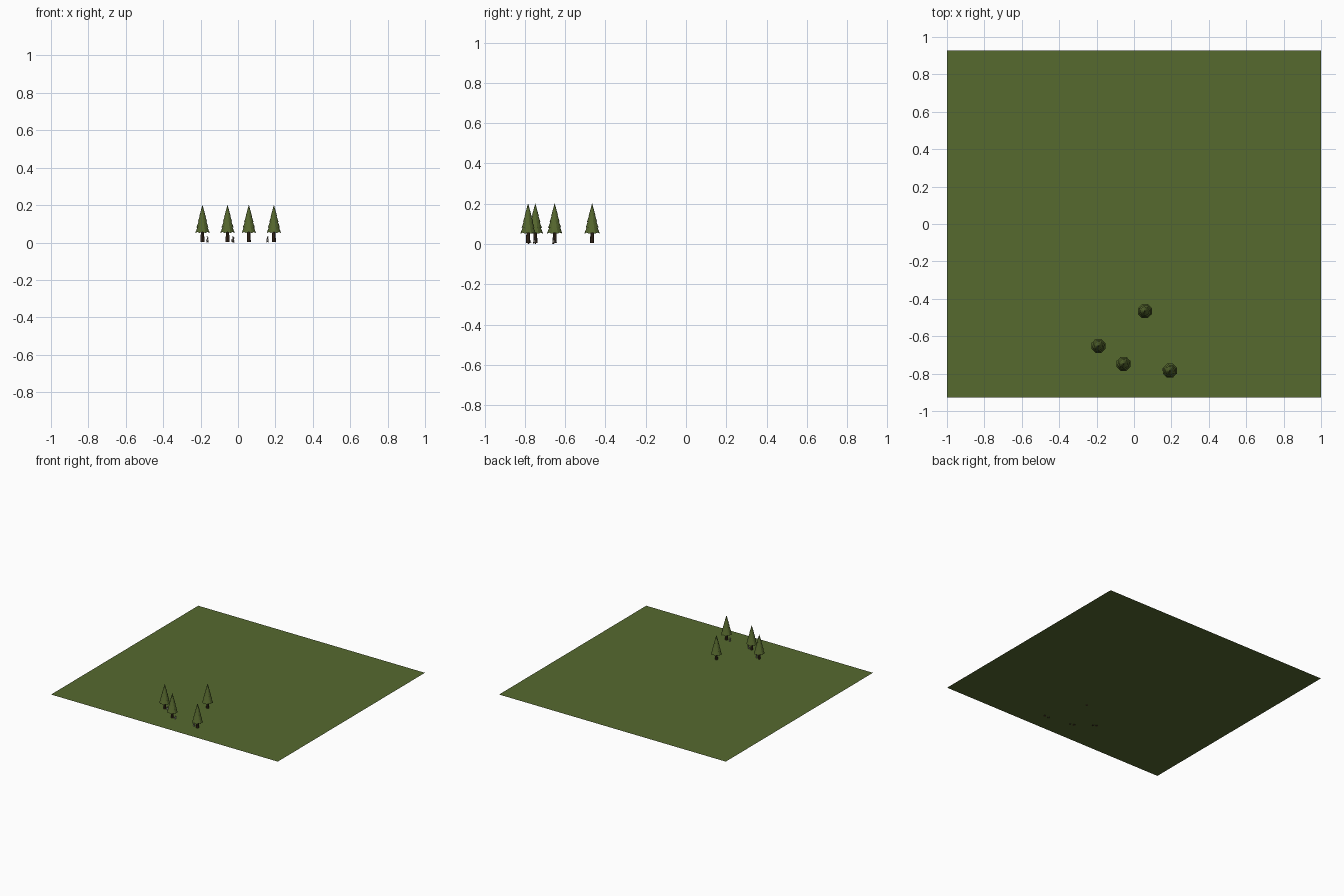
import bpy, bmesh, math
from mathutils import Matrix, Vector

if "Cube" in bpy.data.objects:
    bpy.data.objects.remove(bpy.data.objects["Cube"])


def material(name, rgb):
    m = bpy.data.materials.new(name)
    m.diffuse_color = (*rgb, 1)
    m.use_nodes = True
    m.node_tree.nodes["Principled BSDF"].inputs["Base Color"].default_value = m.diffuse_color
    return m


GRASS = material("olive grass", (0.092, 0.142, 0.028))
LEAF = material("pine green", (0.088, 0.130, 0.026))
BARK = material("dark bark", (0.050, 0.028, 0.014))
FUR = material("grey fur", (0.22, 0.19, 0.15))
PALE = material("pale fur", (0.60, 0.57, 0.52))


def finish(name, bm, mat):
    me = bpy.data.meshes.new(name)
    bmesh.ops.recalc_face_normals(bm, faces=bm.faces)
    bm.to_mesh(me)
    bm.free()
    me.materials.append(mat)
    ob = bpy.data.objects.new(name, me)
    bpy.context.collection.objects.link(ob)
    return ob


def cone(bm, z0, z1, r0, r1, sides, turn=0.0):
    mat = Matrix.Translation((0, 0, (z0 + z1) / 2)) @ Matrix.Rotation(turn, 4, 'Z')
    return bmesh.ops.create_cone(bm, cap_ends=True, segments=sides, radius1=r0,
                                 radius2=r1, depth=z1 - z0, matrix=mat)["verts"]


# Flat meadow
bm = bmesh.new()
bmesh.ops.create_grid(bm, x_segments=1, y_segments=1, size=1)
bmesh.ops.scale(bm, vec=(1, 0.927, 1), verts=bm.verts)
bmesh.ops.translate(bm, vec=(0, 0, 0.006), verts=bm.verts)
ground = finish("meadow", bm, GRASS)


# Pine: tapered trunk and four overlapping skirts with drooping tips
def pine(index, x, y):
    bm = bmesh.new()
    cone(bm, 0.004, 0.075, 0.0105, 0.008, 8)
    trunk = finish(f"trunk_{index}", bm, BARK)
    bm = bmesh.new()
    tiers = [(0.056, 0.112, 0.041, 0.015), (0.085, 0.142, 0.034, 0.010),
             (0.114, 0.168, 0.026, 0.006), (0.142, 0.202, 0.018, 0.0)]
    for k, (z0, z1, r0, r1) in enumerate(tiers):
        verts = cone(bm, z0, z1, r0, r1, 16, k * 0.3)
        rim = [v for v in verts if abs(v.co.z - z0) < 1e-5]
        rim.sort(key=lambda v: math.atan2(v.co.y, v.co.x))
        for v in rim[::2]:
            v.co.z -= 0.005
        for v in rim[1::2]:
            v.co.x *= 0.9
            v.co.y *= 0.9
    leaves = finish(f"pine_needles_{index}", bm, LEAF)
    for ob in (trunk, leaves):
        ob.location = (x, y, 0)


# Little animal: ellipsoid parts sitting upright
def animal(index, x, y, heading):
    parts = {
        "body": (FUR, [((0, 0, 0.012), (0.0075, 0.006, 0.009))]),
        "head": (FUR, [((0.004, 0, 0.024), (0.0055, 0.0045, 0.0045))]),
        "ears": (FUR, [((0.001, s * 0.0025, 0.031), (0.0014, 0.0014, 0.004)) for s in (-1, 1)]),
        "feet": (BARK, [((0.004, s * 0.004, 0.003), (0.005, 0.0022, 0.003)) for s in (-1, 1)]),
        "belly": (PALE, [((0.0045, 0, 0.012), (0.004, 0.0045, 0.007)),
                         ((-0.0075, 0, 0.009), (0.003, 0.003, 0.003))]),
    }
    for part, (mat, blobs) in parts.items():
        bm = bmesh.new()
        for pos, size in blobs:
            m = Matrix.Translation(pos) @ Matrix.Diagonal((*size, 1))
            bmesh.ops.create_uvsphere(bm, u_segments=8, v_segments=6, radius=1, matrix=m)
        ob = finish(f"animal_{part}_{index}", bm, mat)
        ob.location = (x, y, 0)
        ob.rotation_euler.z = heading


for i, (x, y) in enumerate([(-0.190, -0.652), (-0.056, -0.748), (0.058, -0.466), (0.192, -0.784)]):
    pine(i, x, y)

for i, (x, y, a) in enumerate([(-0.164, -0.655, -1.2), (-0.028, -0.752, 0.2), (0.158, -0.778, -1.6)]):
    animal(i, x, y, a)
